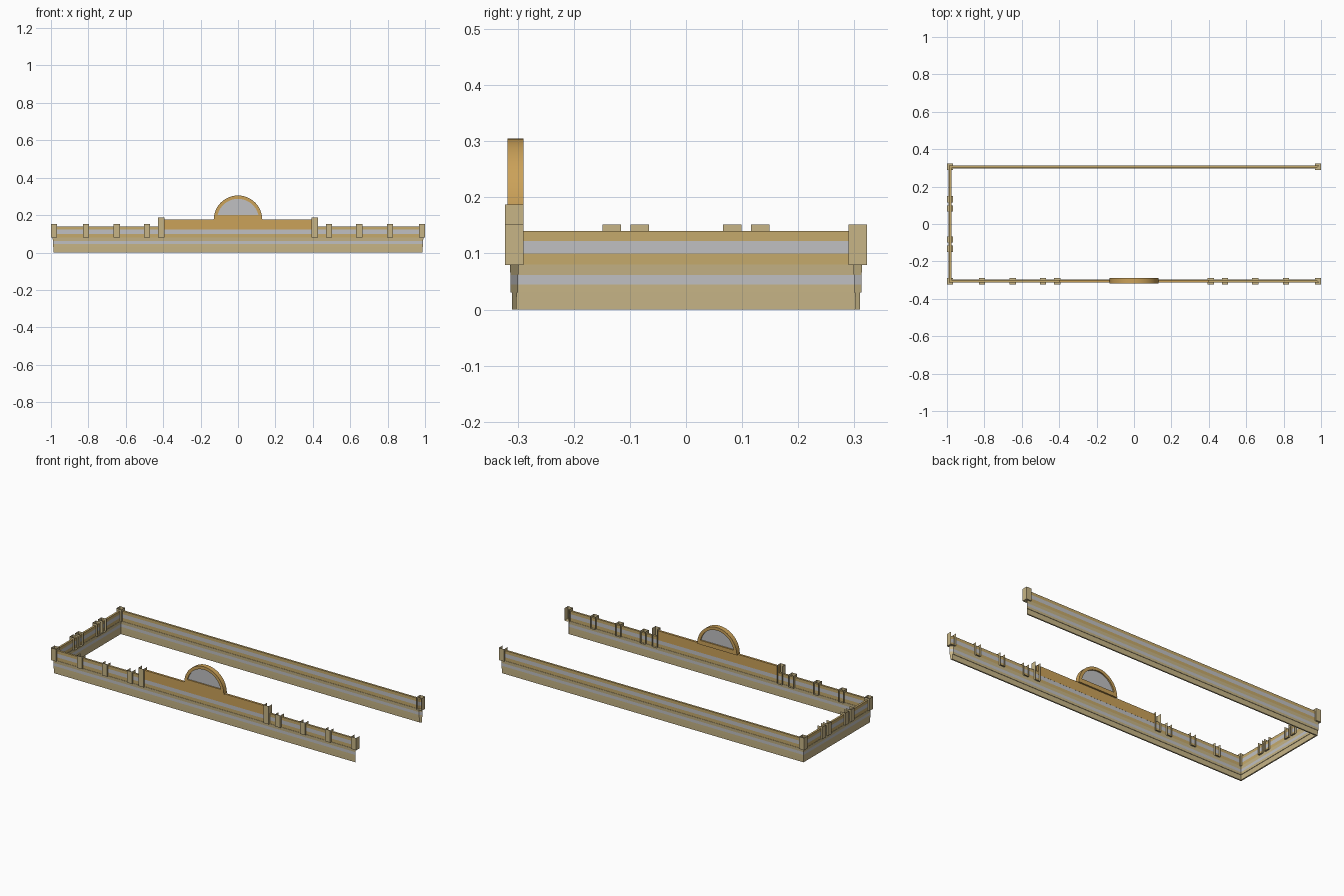
import bpy, bmesh, math

if "Cube" in bpy.data.objects:
    bpy.data.objects.remove(bpy.data.objects["Cube"])

HX, HY = 0.983, 0.306     # wall centre lines


def mat(name, rgb):
    m = bpy.data.materials.new(name)
    m.diffuse_color = (*rgb, 1)
    m.use_nodes = True
    m.node_tree.nodes["Principled BSDF"].inputs["Base Color"].default_value = m.diffuse_color
    return m


TAN = mat("tan stone", (0.57, 0.46, 0.24))
SAND = mat("sand gold trim", (0.56, 0.40, 0.15))
GOLD = mat("warm gold", (0.60, 0.36, 0.10))
GREY = mat("light grey", (0.53, 0.53, 0.54))


def finish(name, bm, mats, recalc=True):
    if recalc:
        bmesh.ops.recalc_face_normals(bm, faces=bm.faces)
    me = bpy.data.meshes.new(name)
    bm.to_mesh(me)
    bm.free()
    for m in mats:
        me.materials.append(m)
    ob = bpy.data.objects.new(name, me)
    bpy.context.collection.objects.link(ob)
    return ob


# Stepped cornice wall: symmetric profile swept round three sides, mitred corners
levels = [(0, .004), (.03, .0045), (.03, .007), (.045, .007), (.062, .007),
          (.08, .008), (.08, .006), (.10, .006), (.122, .006), (.14, .006)]
corners = [(1, -1), (-1, -1), (-1, 1), (1, 1)]
bm = bmesh.new()


def ring(sign):
    return [[bm.verts.new((sx * (HX + sign * h), sy * (HY + sign * h), z))
             for z, h in levels] for sx, sy in corners]


outer, inner = ring(1), ring(-1)
n = len(levels)
for c in range(3):
    for side in (outer, inner):
        for k in range(n - 1):
            bm.faces.new((side[c][k], side[c + 1][k], side[c + 1][k + 1], side[c][k + 1]))
    for k in (0, n - 1):
        bm.faces.new((outer[c][k], outer[c + 1][k], inner[c + 1][k], inner[c][k]))
for c in (0, 3):
    for k in range(n - 1):
        bm.faces.new((outer[c][k], outer[c][k + 1], inner[c][k + 1], inner[c][k]))
for f in bm.faces:
    z = f.calc_center_median().z
    if .045 < z < .062 or .10 < z < .122:
        f.material_index = 2
    elif z > .0801:
        f.material_index = 1
finish("cornice_wall", bm, [TAN, SAND, GREY])


# Posts: open-topped channels clipped over the wall
def post(name, x, y, out, top, closed=False, r=.0165, base=.079):
    bm = bmesh.new()
    bmesh.ops.create_cube(bm, size=1)
    for v in bm.verts:
        v.co = (x + v.co.x * 2 * r, y + v.co.y * 2 * r, base if v.co.z < 0 else top)
    bm.normal_update()
    drop = [f for f in bm.faces if f.normal.z > .9 or
            (not closed and f.normal.x * out[0] + f.normal.y * out[1] < -.9)]
    bmesh.ops.delete(bm, geom=drop, context='FACES')
    finish(name, bm, [TAN], recalc=False)


for s in (-1, 1):
    for x in (.813, .648, .486):
        post("front_post", s * x, -HY, (0, -1), .152)
    post("tall_front_post", s * .41, -HY, (0, -1), .187)
    for y in (.132, .082):
        post("side_post", -HX, s * y, (-1, 0), .152)
    post("left_corner_post", -HX, s * HY, (-1, 0), .152, closed=True)
    post("right_end_post", HX, s * HY, (0, s), .152)


# Extrude an x-z outline along y
def slab(name, pts, y0, y1, material):
    bm = bmesh.new()
    f = bm.faces.new([bm.verts.new((x, y0, z)) for x, z in pts])
    ext = bmesh.ops.extrude_face_region(bm, geom=[f])
    for v in ext["geom"]:
        if isinstance(v, bmesh.types.BMVert):
            v.co.y = y1
    return finish(name, bm, [material])


# Raised centre panel above the front wall
slab("raised_panel", [(-.4, .122), (.4, .122), (.4, .177), (-.4, .177)],
     -HY - .0065, -HY + .0065, GOLD)

# Half-round crest: gold rim with a sill, and a recessed grey panel
SEG, CZ, R, RI, SILL = 24, .175, .13, .112, .20
a0 = math.asin((SILL - CZ) / RI)
out_pts, in_pts = [], []
for i in range(SEG + 1):
    t = i / SEG
    a, b = math.pi * t, a0 + (math.pi - 2 * a0) * t
    out_pts.append((R * math.cos(a), CZ + R * math.sin(a)))
    in_pts.append((RI * math.cos(b), CZ + RI * math.sin(b)))
bm = bmesh.new()
rows = [[bm.verts.new((x, y, z)) for x, z in pts]
        for y in (-HY - .012, -HY + .016) for pts in (out_pts, in_pts)]
of, nf, ob_, nb = rows
for p, q in ((of, nf), (nf, nb), (nb, ob_), (ob_, of)):
    for i in range(SEG):
        bm.faces.new((p[i], p[i + 1], q[i + 1], q[i]))
# sill closes the rim along the bottom
for p, q in ((of, nf), (nf, nb), (nb, ob_), (ob_, of)):
    bm.faces.new((p[SEG], p[0], q[0], q[SEG]))
rim = finish("crest_rim", bm, [GOLD])
slab("crest_panel", in_pts, -HY - .005, -HY + .008, GREY)

bpy.context.view_layer.objects.active = rim
rim.select_set(True)
bpy.ops.object.shade_smooth_by_angle(angle=math.radians(30))
